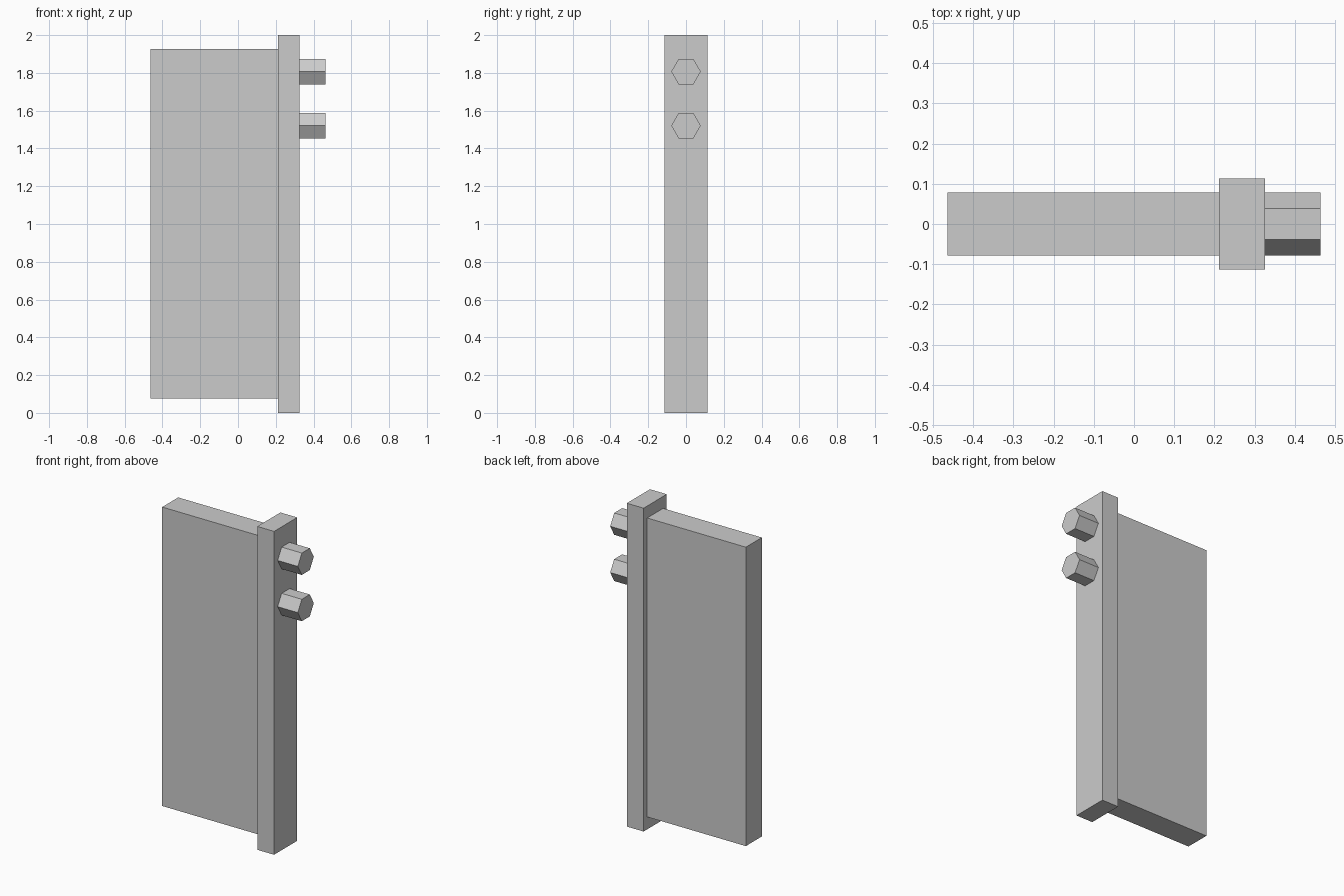
import bpy
from math import pi

if "Cube" in bpy.data.objects:
    bpy.data.objects.remove(bpy.data.objects["Cube"])


def box(name, x0, x1, half_y, z0, z1):
    bpy.ops.mesh.primitive_cube_add(size=1, location=((x0 + x1) / 2, 0, (z0 + z1) / 2))
    ob = bpy.context.object
    ob.name = name
    ob.scale = (x1 - x0, 2 * half_y, z1 - z0)
    bpy.ops.object.transform_apply(location=False, rotation=False, scale=True)
    return ob


def hex_peg(name, x0, x1, radius, z):
    # Six-sided bar along x, with corners pointing to +y and -y
    bpy.ops.mesh.primitive_cylinder_add(vertices=6, radius=radius, depth=x1 - x0,
                                        location=((x0 + x1) / 2, 0, z),
                                        rotation=(0, pi / 2, 0))
    ob = bpy.context.object
    ob.name = name
    return ob


# Flat panel and the thicker upright along its edge
box("panel", -0.464, 0.211, 0.078, 0.077, 1.926)
box("edge_post", 0.211, 0.326, 0.113, 0.0, 2.0)

# Two hexagonal pegs on the outer face of the post
for name, z in (("upper_peg", 1.807), ("lower_peg", 1.521)):
    hex_peg(name, 0.326, 0.464, 0.078, z)
